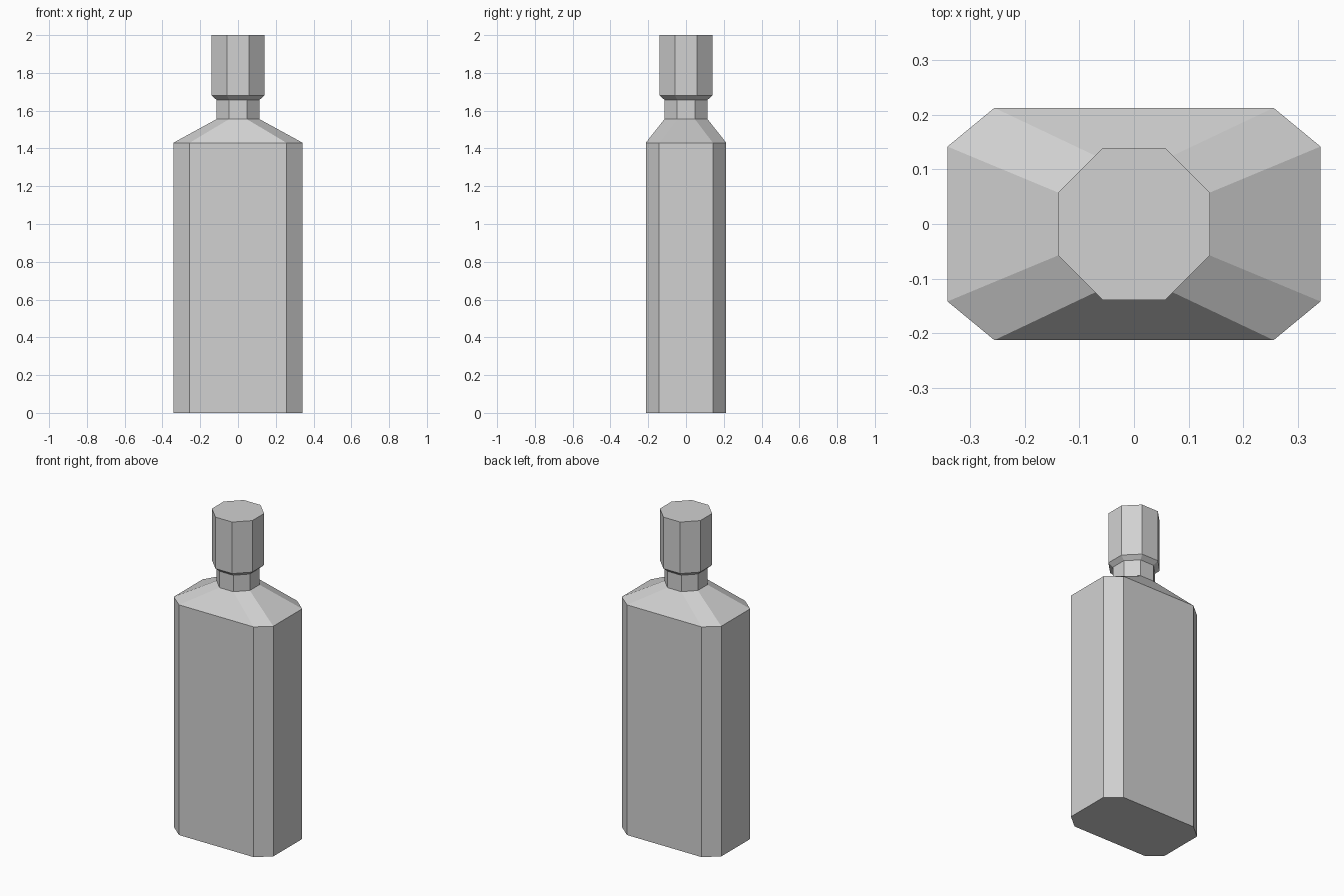
import bpy
import bmesh

cube = bpy.data.objects.get("Cube")
if cube:
    bpy.data.objects.remove(cube, do_unlink=True)

# Single plain grey material
grey = bpy.data.materials.new("light_grey")
grey.use_nodes = True
colour = (0.64, 0.64, 0.64, 1)
grey.diffuse_color = colour
grey.node_tree.nodes["Principled BSDF"].inputs["Base Color"].default_value = colour


def octagon(half_x, half_y, flat_x, flat_y):
    """Chamfered rectangle outline, counter-clockwise."""
    quarter = [(half_x, flat_y), (flat_x, half_y)]
    right_back = quarter
    left_back = [(-x, y) for x, y in reversed(quarter)]
    half = right_back + left_back
    return half + [(-x, -y) for x, y in half]


def regular(radius):
    flat = radius * 0.414
    return octagon(radius, radius, flat, flat)


def loft(name, sections, bottom, top):
    """Join stacked outlines, with optional end faces."""
    bm = bmesh.new()
    rings = [[bm.verts.new((x, y, z)) for x, y in outline] for z, outline in sections]
    for low, high in zip(rings, rings[1:]):
        count = len(low)
        for i in range(count):
            j = (i + 1) % count
            bm.faces.new((low[i], low[j], high[j], high[i]))
    if bottom:
        bm.faces.new(rings[0][::-1])
    if top:
        bm.faces.new(rings[-1])
    mesh = bpy.data.meshes.new(name)
    bm.to_mesh(mesh)
    bm.free()
    mesh.materials.append(grey)
    obj = bpy.data.objects.new(name, mesh)
    bpy.context.collection.objects.link(obj)
    return obj


# Flat-sided body, sloping shoulders and narrow neck
body = octagon(0.342, 0.213, 0.256, 0.142)
neck = regular(0.114)
loft("bottle", [(0, body), (1.43, body), (1.555, neck), (1.657, neck)], True, False)

# Stopper with a tapered lower rim meeting the neck
cap = regular(0.139)
loft("cap", [(1.657, neck), (1.68, cap), (2.0, cap)], False, True)
